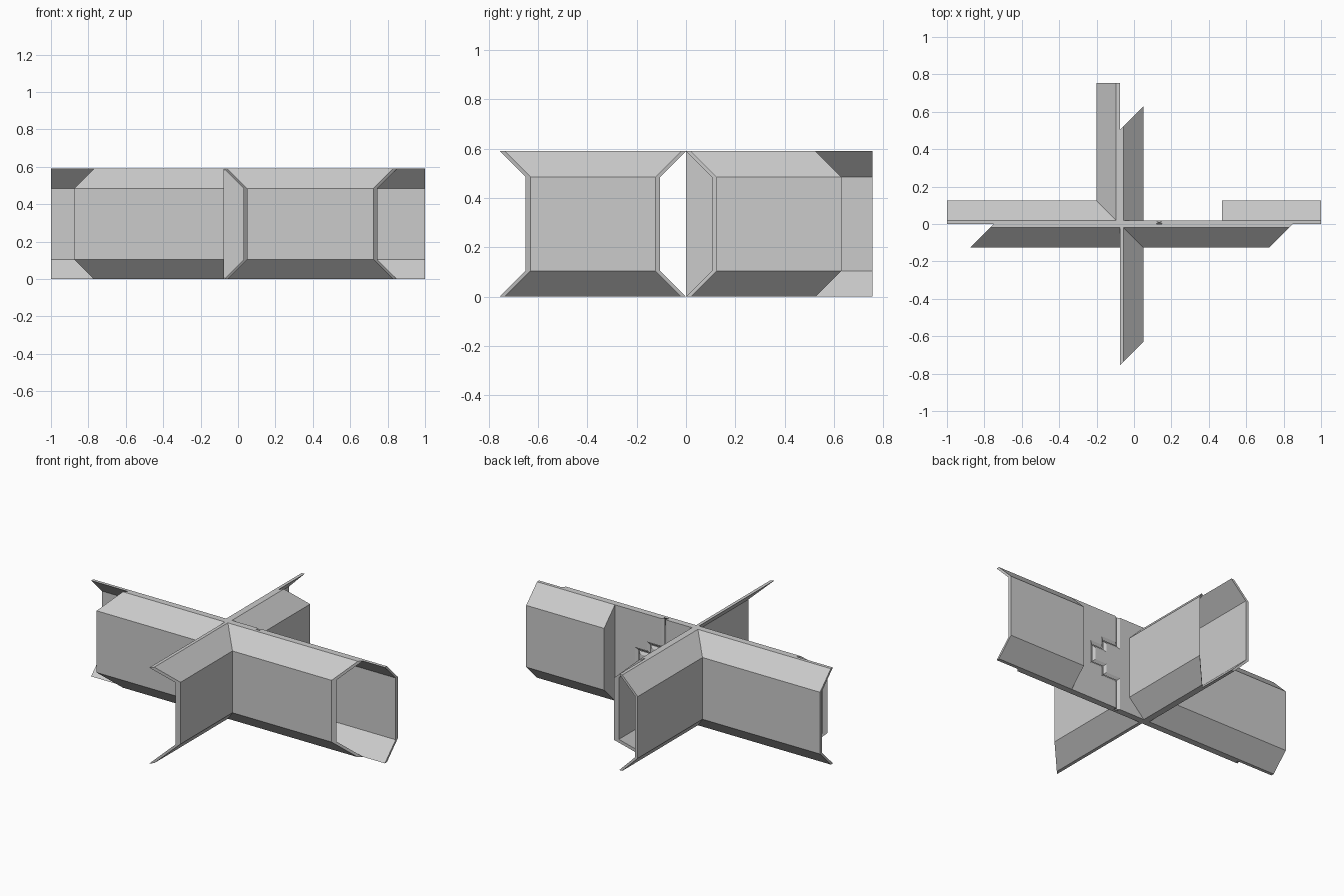
import bpy, bmesh
from mathutils import Vector

if "Cube" in bpy.data.objects:
    bpy.data.objects.remove(bpy.data.objects["Cube"])

H = 0.59                      # wall height
X, Y = Vector((1, 0, 0)), Vector((0, 1, 0))
HUB = Vector((-0.075, 0, 0))  # where the corridor arms cross

# half-hexagon corridor section: (distance from arm axis, height)
OUTER = [(0.02, 0), (0.125, 0.105), (0.125, 0.485), (0.02, H)]
INNER = [(0, H), (0.105, 0.485), (0.105, 0.105), (0, 0)]


def loft(name, rings):
    """Solid through a list of equal-length point rings, capped at both ends."""
    bm = bmesh.new()
    loops = [[bm.verts.new(p) for p in ring] for ring in rings]
    n = len(loops[0])
    for a, b in zip(loops, loops[1:]):
        for i in range(n):
            j = (i + 1) % n
            bm.faces.new((a[i], a[j], b[j], b[i]))
    bm.faces.new(loops[0][::-1])
    bm.faces.new(loops[-1])
    bmesh.ops.recalc_face_normals(bm, faces=bm.faces)
    mesh = bpy.data.meshes.new(name)
    bm.to_mesh(mesh)
    bm.free()
    obj = bpy.data.objects.new(name, mesh)
    bpy.context.collection.objects.link(obj)
    return obj


def shell(name, along, side, start, end, profile=OUTER + INNER):
    """Half corridor; start/end are (position, mitre slope) measured from the hub."""
    rings = [[HUB + along * (s + k * d) + side * d + Vector((0, 0, z))
              for d, z in profile] for s, k in (start, end)]
    return loft(name, rings)


# corridor shells along x
shell("front_left_shell", X, -Y, (-0.675, -1), (0, 0))
shell("front_right_shell", X, -Y, (0, 1), (0.925, -1))
shell("back_left_shell", X, Y, (-0.925, 0), (0, -1))
shell("back_right_shell", X, Y, (0.545, 0), (1.075, 0))

# corridor shells along y
shell("rear_arm_left_shell", Y, -X, (0, 1), (0.755, 0))
shell("rear_arm_right_shell", Y, X, (0.02, 0), (0.505, 1))
shell("front_arm_right_shell", Y, X, (-0.755, 1), (0, -1))

# end plate closing the back right shell
shell("end_plate", X, Y, (0.545, 0), (0.565, 0), [(0, 0)] + OUTER + [(0, H)])

# flat doorway wall split by a stepped interlocking seam with V-grooved edges
upper = [(0.135, H), (0.135, 0.405), (0.235, 0.405), (0.235, 0.35), (0.315, 0.35)]
seam = upper + [(x, H - z) for x, z in reversed(upper)]


def offset_seam(d):
    out = []
    for i, (x, z) in enumerate(seam):
        normals = set()
        for a, b in ((i - 1, i), (i, i + 1)):
            if a >= 0 and b < len(seam):
                t = Vector((seam[b][0] - seam[a][0], seam[b][1] - seam[a][1])).normalized()
                normals.add((round(-t.y), round(t.x)))
        out.append((x + d * sum(n[0] for n in normals), z + d * sum(n[1] for n in normals)))
    return out


for name, edge_x, sign in (("door_left_half", -0.075, -1), ("door_right_half", 0.475, 1)):
    rings = []
    for y, d in ((0, 0.018), (0.01, 0.001), (0.02, 0.018)):
        outline = offset_seam(sign * d) + [(edge_x, 0), (edge_x, H)]
        rings.append([(x, y, z) for x, z in outline])
    loft(name, rings)
